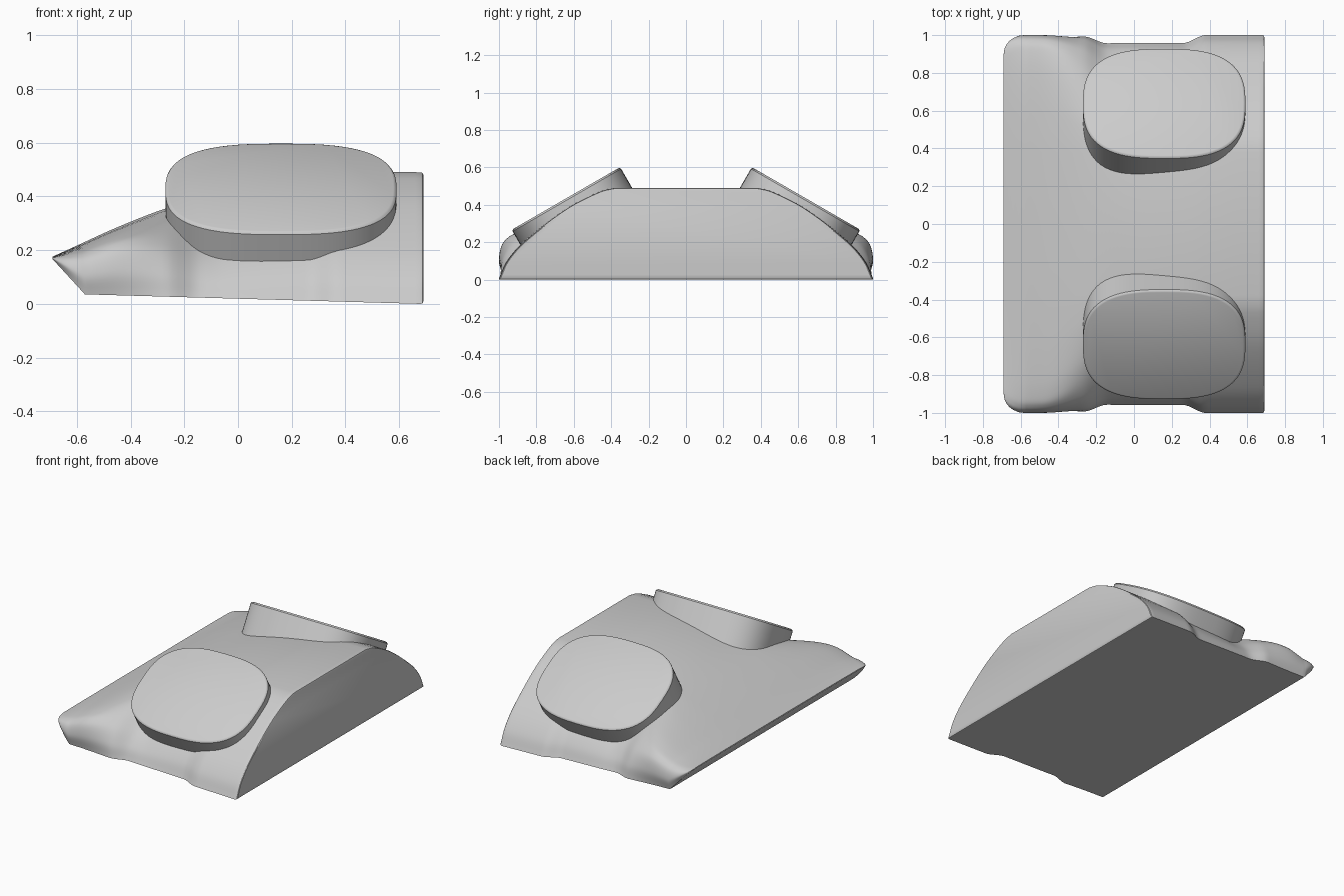
import bpy, bmesh, math
from mathutils import Matrix, Vector

if "Cube" in bpy.data.objects:
    bpy.data.objects.remove(bpy.data.objects["Cube"], do_unlink=True)

grey = bpy.data.materials.new("light grey")
grey.use_nodes = True
grey.diffuse_color = (0.6, 0.6, 0.6, 1)
grey.node_tree.nodes["Principled BSDF"].inputs["Base Color"].default_value = (0.6, 0.6, 0.6, 1)


def curve(points, t):
    """Smooth height through (position, value) points."""
    def slope(i):
        a, b = points[max(i - 1, 0)], points[min(i + 1, len(points) - 1)]
        return (b[1] - a[1]) / (b[0] - a[0])
    t = min(max(t, points[0][0]), points[-1][0])
    i = next(k for k in range(len(points) - 1) if t <= points[k + 1][0])
    (x0, y0), (x1, y1) = points[i], points[i + 1]
    h = x1 - x0
    s = (t - x0) / h
    return ((2*s**3 - 3*s**2 + 1) * y0 + (s**3 - 2*s**2 + s) * h * slope(i)
            + (3*s**2 - 2*s**3) * y1 + (s**3 - s**2) * h * slope(i + 1))


def ease(a, b, x):
    t = min(max((x - a) / (b - a), 0), 1)
    return t * t * (3 - 2 * t)


def finish(bm, name):
    bmesh.ops.recalc_face_normals(bm, faces=bm.faces)
    mesh = bpy.data.meshes.new(name)
    bm.to_mesh(mesh)
    bm.free()
    mesh.materials.append(grey)
    ob = bpy.data.objects.new(name, mesh)
    bpy.context.collection.objects.link(ob)
    bpy.ops.object.select_all(action="DESELECT")
    ob.select_set(True)
    bpy.context.view_layer.objects.active = ob
    bpy.ops.object.shade_smooth_by_angle(angle=math.radians(32))
    return ob


def loft(bm, rings):
    rows = [[bm.verts.new(p) for p in ring] for ring in rings]
    for a, b in zip(rows, rows[1:]):
        for i in range(len(a)):
            j = (i + 1) % len(a)
            bm.faces.new((a[i], a[j], b[j], b[i]))
    bm.faces.new(rows[0])
    bm.faces.new(rows[-1])


# Body: wedge nose blending into an arched block, with a shallow waist
TOP = [(-0.69, 0.176), (-0.6, 0.217), (-0.45, 0.285), (-0.27, 0.355),
       (0, 0.435), (0.25, 0.478), (0.45, 0.49), (0.69, 0.49)]
ARCH = [(0, 1, 0), (0.2, 0.955, 0.2), (0.4, 0.86, 0.42),
        (0.7, 0.64, 0.77), (0.9, 0.46, 0.96), (1, 0.38, 1)]
NOSE = [(0, 0.985, 0), (0.2, 1, 0.35), (0.4, 0.975, 0.7),
        (0.7, 0.88, 0.87), (0.9, 0.65, 0.96), (1, 0.38, 1)]


def section(x, inset=0.0):
    bottom = 0.036 * (0.69 - x) / 1.27
    if x < -0.57:
        bottom = max(bottom, 0.036 + (-0.57 - x) * 1.09)
    top = curve(TOP, x) - inset
    bottom += inset
    corner = max(0, (-0.58 - x) / 0.11)
    width = 0.9 + 0.1 * math.sqrt(max(0, 1 - corner ** 2)) - inset
    width -= 0.042 * ease(-0.27, -0.14, x) * (1 - ease(0.26, 0.38, x))
    mix = ease(-0.5, -0.05, x)
    half = []
    for k in range(29):
        t = k / 28
        y, z = [curve([(p[0], p[c]) for p in NOSE], t) * (1 - mix)
                + curve([(p[0], p[c]) for p in ARCH], t) * mix for c in (1, 2)]
        half.append(Vector((x, y * width, bottom + (top - bottom) * min(z, 1))))
    return half + [Vector((x, -p.y, p.z)) for p in reversed(half)]


bm = bmesh.new()
stations = [-0.69, -0.685, -0.675, -0.66, -0.64, -0.61, -0.58, -0.57, -0.55]
stations += [-0.55 + 1.23 * i / 60 for i in range(1, 61)]
loft(bm, [section(x) for x in stations] + [section(0.687, 0.003), section(0.69, 0.01)])
finish(bm, "body")

# Two rounded pads leaning outward on the shoulders
for side, name in ((1, "back_pad"), (-1, "front_pad")):
    bm = bmesh.new()

    def outline(depth, inset):
        ring = []
        for i in range(72):
            a = 2 * math.pi * i / 72
            c, s = math.cos(a), math.sin(a)
            ring.append(Vector((math.copysign(abs(c) ** 0.72, c) * (0.43 - inset),
                                math.copysign(abs(s) ** 0.72, s) * (0.335 - inset), -depth)))
        return ring

    loft(bm, [outline(0, 0.012), outline(0.003, 0.005), outline(0.01, 0), outline(0.25, 0)])
    place = Matrix.Translation((0.16, side * 0.642, 0.434)) @ Matrix.Rotation(-side * math.radians(30), 4, "X")
    bm.transform(place)
    finish(bm, name)
